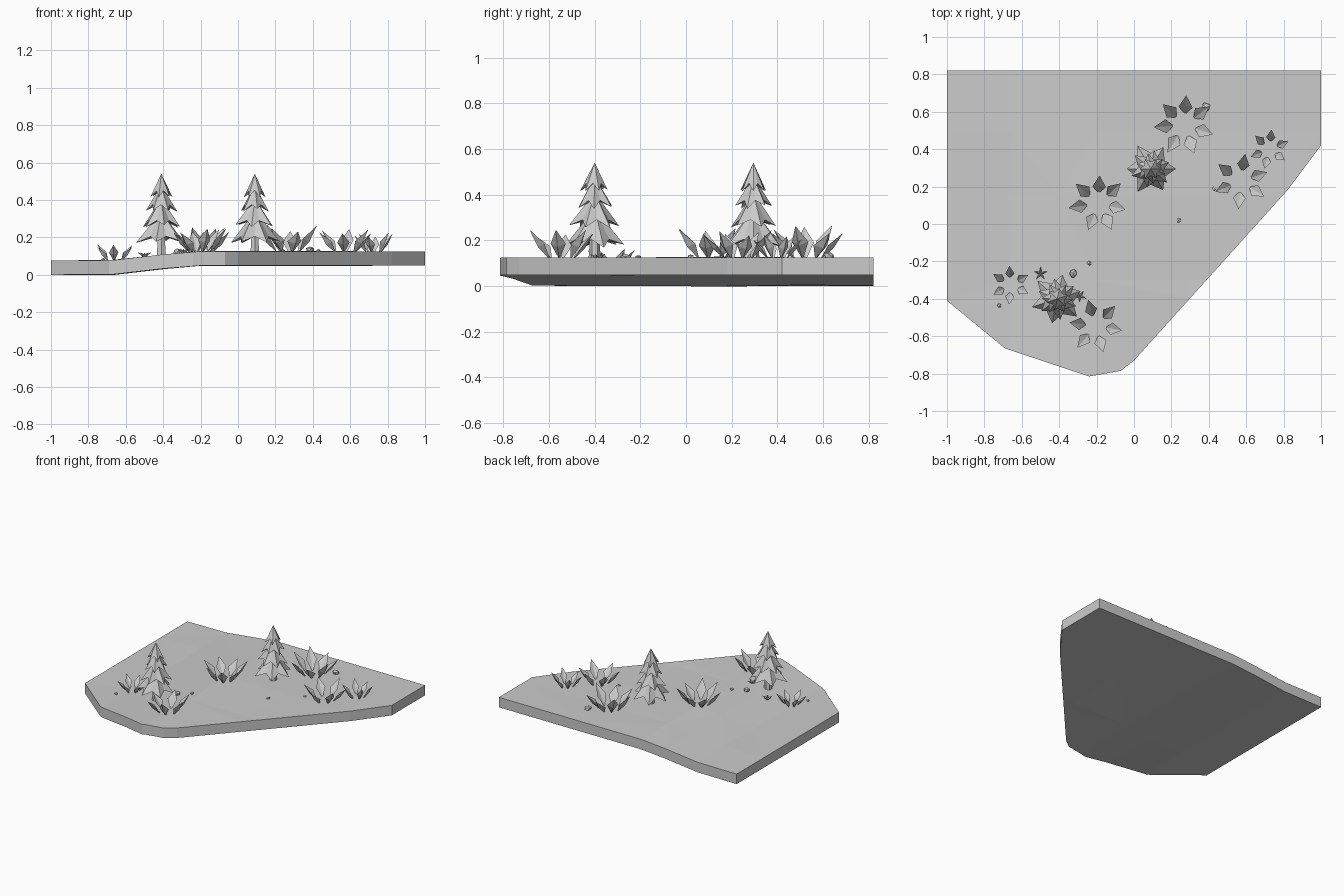
import bpy, bmesh, math, random
from mathutils import Vector, Matrix

if "Cube" in bpy.data.objects:
    bpy.data.objects.remove(bpy.data.objects["Cube"])

random.seed(4)
grey = bpy.data.materials.new("stone grey")
grey.diffuse_color = (0.6, 0.6, 0.6, 1)
grey.use_nodes = True
grey.node_tree.nodes["Principled BSDF"].inputs["Base Color"].default_value = grey.diffuse_color


def finish(name, bm, loc=(0, 0, 0)):
    bmesh.ops.recalc_face_normals(bm, faces=bm.faces)
    me = bpy.data.meshes.new(name)
    bm.to_mesh(me)
    bm.free()
    me.materials.append(grey)
    ob = bpy.data.objects.new(name, me)
    ob.location = loc
    bpy.context.collection.objects.link(ob)
    return ob


def ground_z(x):
    """Height of the ground surface: low on the left, a ramp, then a plateau."""
    steps = [(-1.1, .075), (-.67, .078), (-.4, .109), (-.2, .125), (1.1, .125)]
    for (x0, z0), (x1, z1) in zip(steps, steps[1:]):
        if x <= x1:
            return z0 + (z1 - z0) * (x - x0) / (x1 - x0)
    return .125


def ground():
    outline = [(-1, .82), (-1, -.41), (-.69, -.665), (-.24, -.815), (-.07, -.785),
               (0, -.73), (.82, .18), (1, .42), (1, .82)]
    bm = bmesh.new()
    bm.faces.new([bm.verts.new((x, y, 0)) for x, y in outline])
    cuts = [((x, 0, 0), (1, 0, 0)) for x in (-.67, -.4, -.2, .3)]
    cuts += [((0, y, 0), (0, 1, 0)) for y in (-.3, .15, .5)]
    for co, no in cuts:
        bmesh.ops.bisect_plane(bm, geom=bm.verts[:] + bm.edges[:] + bm.faces[:],
                               plane_co=co, plane_no=no)
    for v in bm.verts:
        wobble = 0 if v.is_boundary else random.uniform(-.004, .004)
        v.co.z = ground_z(v.co.x) + wobble
    bmesh.ops.triangulate(bm, faces=bm.faces)
    top = bm.faces[:]
    low = bmesh.ops.extrude_face_region(bm, geom=top, use_keep_orig=True)["geom"]
    for v in low:
        if isinstance(v, bmesh.types.BMVert):
            v.co.z -= .076
    finish("ground_slab", bm)


def tree(name, x, y, turn, z):
    """Trunk with four stacked star-shaped skirts of branches."""
    bm = bmesh.new()
    bmesh.ops.create_cone(bm, cap_ends=True, segments=6, radius1=.028, radius2=.02,
                          depth=.12, matrix=Matrix.Translation((0, 0, .045)))
    finish(name + "_trunk", bm, (x, y, z))
    bm = bmesh.new()
    points = 6
    # tip height, tip radius, apex height
    for i, (low, rad, apex) in enumerate([(.06, .138, .225), (.145, .108, .295),
                                          (.23, .083, .365), (.305, .062, .425)]):
        top = bm.verts.new((0, 0, apex))
        under = bm.verts.new((0, 0, low + .035))
        ring = []
        for k in range(points * 2):
            a = turn + math.pi * k / points + i * .35
            tip = k % 2 == 0
            r = rad * random.uniform(.92, 1.06) if tip else rad * .62
            h = low + random.uniform(-.008, .008) if tip else low + .03
            ring.append(bm.verts.new((r * math.cos(a), r * math.sin(a), h)))
        for k in range(points * 2):
            a, b = ring[k], ring[(k + 1) % (points * 2)]
            bm.faces.new((a, b, top))
            bm.faces.new((b, a, under))
    finish(name + "_branches", bm, (x, y, z))


def plant(name, x, y, radius, height, leaves, start):
    """Ring of folded kite leaves leaning outwards."""
    bm = bmesh.new()
    for k in range(leaves):
        a = math.radians(start) + math.tau * k / leaves + random.uniform(-.08, .08)
        s = radius * random.uniform(.94, 1.05)
        h = height * random.uniform(.78, 1.05)
        w = radius * .23
        rot = Matrix.Rotation(a, 3, 'Z')
        base, tip, left, right, keel, crease = [
            bm.verts.new(rot @ Vector(p)) for p in
            [(s * .36, 0, -.01), (s, 0, h), (s * .6, w, h * .5), (s * .6, -w, h * .5),
             (s * .74, 0, h * .38), (s * .66, 0, h * .46)]]
        for mid in (keel, crease):
            for side in (left, right):
                bm.faces.new((base, side, mid))
                bm.faces.new((side, tip, mid))
    finish(name, bm, (x, y, ground_z(x)))


def pebble(name, x, y, r):
    bm = bmesh.new()
    bmesh.ops.create_icosphere(bm, subdivisions=1, radius=r)
    for v in bm.verts:
        v.co *= random.uniform(.8, 1.1)
        v.co.z *= .75
    finish(name, bm, (x, y, ground_z(x) + r * .3))


def sprout(name, x, y, r, turn):
    """Small low star-shaped plant."""
    bm = bmesh.new()
    top, foot = bm.verts.new((0, 0, .012)), bm.verts.new((0, 0, -.01))
    ring = []
    for k in range(10):
        a, q = turn + math.pi * k / 5, (r if k % 2 == 0 else r * .3)
        ring.append(bm.verts.new((q * math.cos(a), q * math.sin(a),
                                  .022 if k % 2 == 0 else .006)))
    for k in range(10):
        bm.faces.new((ring[k], ring[(k + 1) % 10], top))
        bm.faces.new((ring[(k + 1) % 10], ring[k], foot))
    finish(name, bm, (x, y, ground_z(x)))


ground()
tree("front_tree", -.41, -.4, math.radians(18), .115)
tree("back_tree", .09, .295, math.radians(0), .115)

for i, p in enumerate([(.27, .53, .165, .135, 7, 85), (-.19, .11, .155, .125, 7, 90),
                       (.57, .23, .145, .12, 6, 82), (.725, .4, .105, .1, 6, 80),
                       (-.66, -.325, .105, .085, 6, 90), (-.205, -.545, .145, .12, 6, 50)]):
    plant(f"leafy_plant_{i + 1}", *p)

for i, p in enumerate([(.24, .02, .014), (.43, .19, .013), (-.24, -.21, .013),
                       (-.72, -.435, .013), (-.325, -.265, .025), (.385, .625, .026)]):
    pebble(f"pebble_{i + 1}", *p)

sprout("sprout_1", -.5, -.265, .038, .3)
sprout("sprout_2", -.29, -.385, .036, .9)
